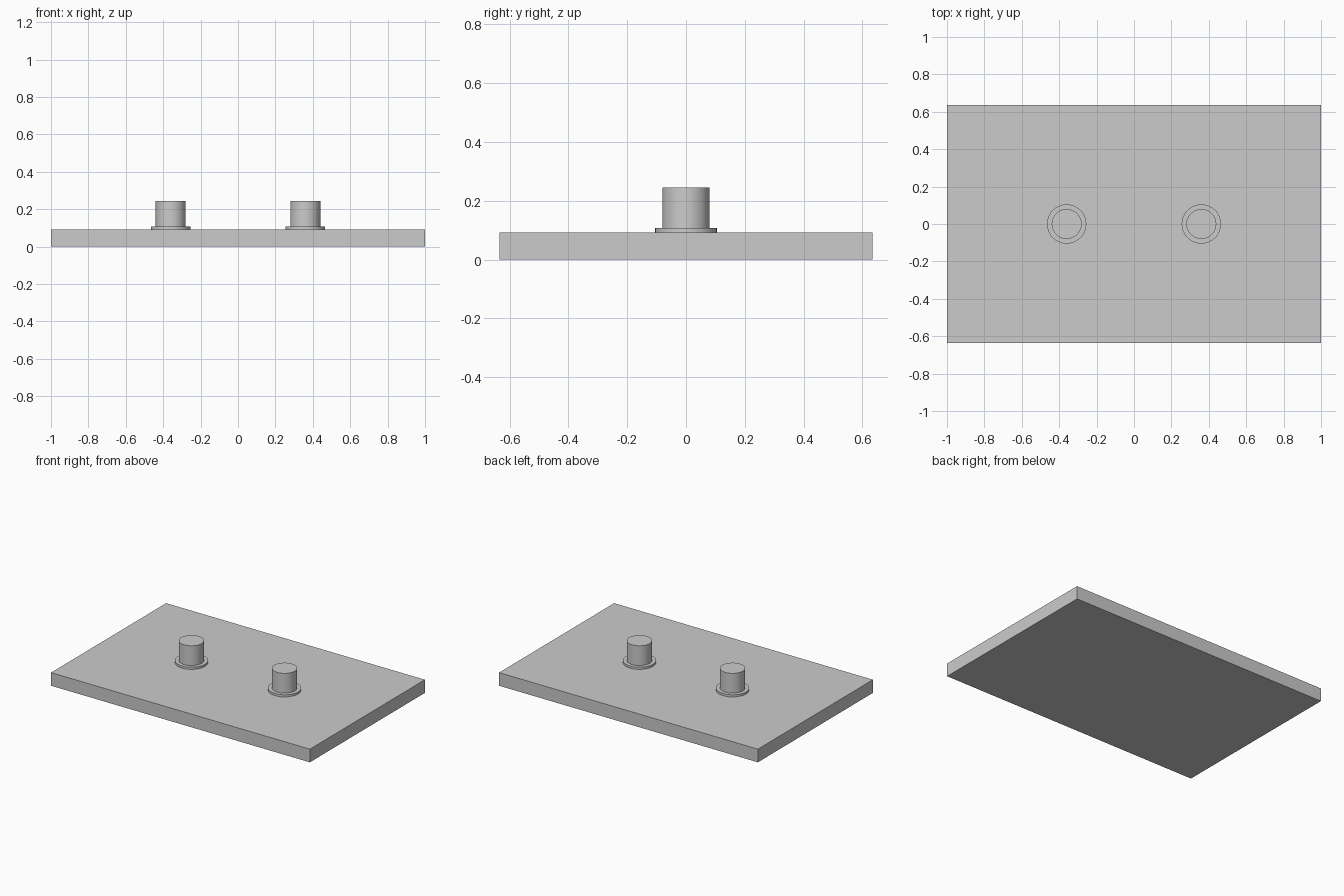
import bpy

cube = bpy.data.objects.get("Cube")
if cube:
    bpy.data.objects.remove(cube, do_unlink=True)

GREY = (0.6, 0.6, 0.6, 1)
mat = bpy.data.materials.new("plain grey")
mat.use_nodes = True
mat.diffuse_color = GREY
mat.node_tree.nodes["Principled BSDF"].inputs["Base Color"].default_value = GREY

PLATE_TOP, FLANGE_TOP, PEG_TOP = 0.092, 0.107, 0.245


def finish(name):
    obj = bpy.context.object
    obj.name = name
    obj.data.materials.append(mat)
    return obj


def cylinder(name, x, radius, bottom, top):
    bpy.ops.mesh.primitive_cylinder_add(
        vertices=64, radius=radius, depth=top - bottom,
        location=(x, 0, (bottom + top) / 2))
    bpy.ops.object.shade_smooth_by_angle()
    return finish(name)


# Flat rectangular base plate
bpy.ops.mesh.primitive_cube_add(size=1, location=(0, 0, PLATE_TOP / 2))
plate = finish("base_plate")
plate.scale = (2, 1.27, PLATE_TOP)

# Two round pegs, each standing in a thin flange
for side, x in (("left", 0.36), ("right", -0.36)):
    cylinder(side + "_flange", x, 0.105, PLATE_TOP, FLANGE_TOP)
    cylinder(side + "_peg", x, 0.08, FLANGE_TOP, PEG_TOP)
